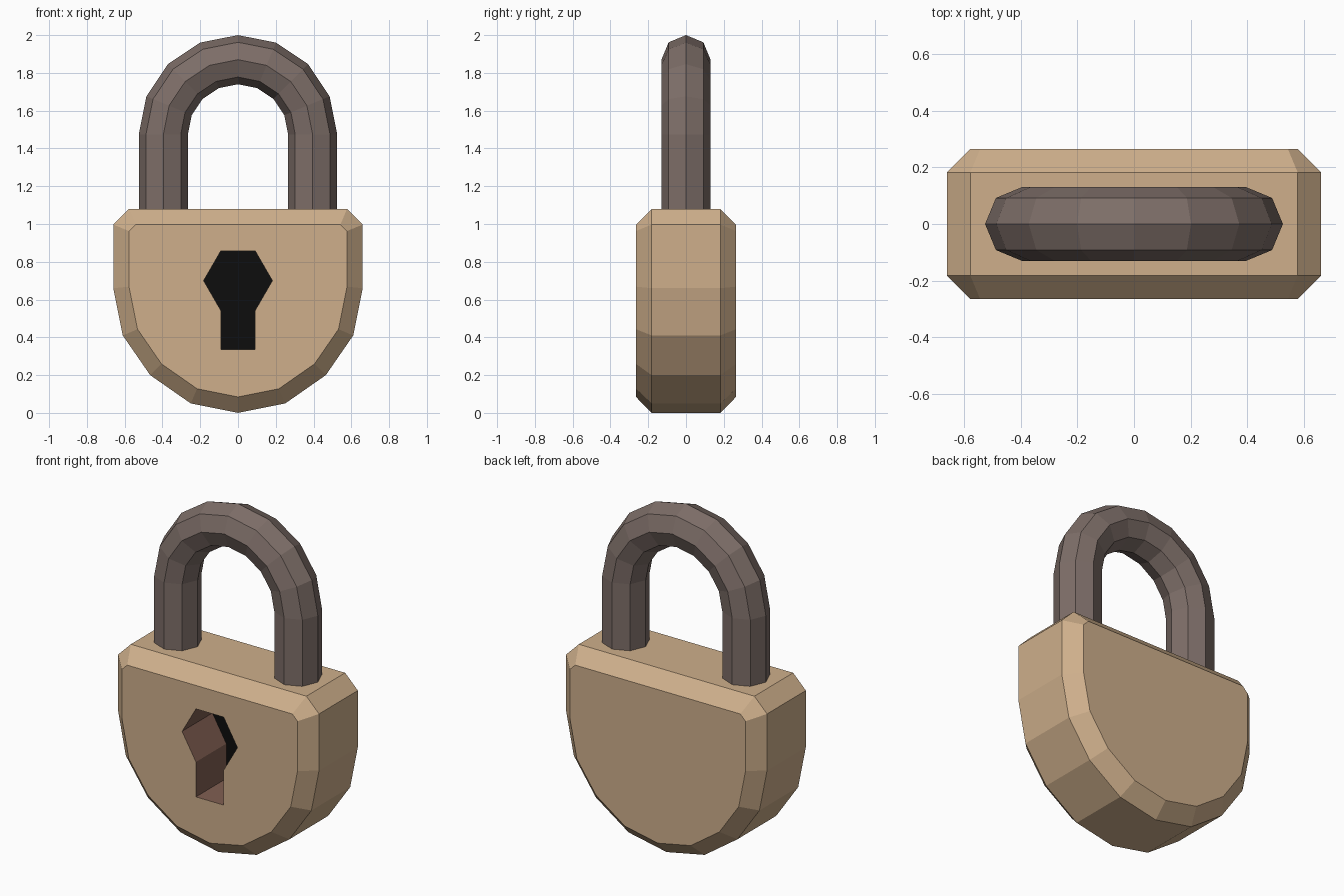
import bpy, bmesh, math
from mathutils import Vector

if "Cube" in bpy.data.objects:
    bpy.data.objects.remove(bpy.data.objects["Cube"])


def material(name, rgb):
    m = bpy.data.materials.new(name)
    m.diffuse_color = (*rgb, 1)
    m.use_nodes = True
    m.node_tree.nodes["Principled BSDF"].inputs["Base Color"].default_value = m.diffuse_color
    return m


def finish(bm, name, mats):
    bmesh.ops.recalc_face_normals(bm, faces=bm.faces)
    mesh = bpy.data.meshes.new(name)
    bm.to_mesh(mesh)
    bm.free()
    for m in mats:
        mesh.materials.append(m)
    ob = bpy.data.objects.new(name, mesh)
    bpy.context.collection.objects.link(ob)
    return ob


def mirrored(half):
    """Close a right-hand half profile, given from bottom to top, across x = 0."""
    return half + [(-x, z) for x, z in reversed(half) if x > 1e-6]


def inset(poly, d):
    """Move every edge of a counter-clockwise polygon inwards by d."""
    out = []
    for i, p in enumerate(poly):
        a, b, c = Vector(poly[i - 1]), Vector(p), Vector(poly[(i + 1) % len(poly)])
        e1, e2 = (b - a).normalized(), (c - b).normalized()
        n1, n2 = Vector((-e1.y, e1.x)), Vector((-e2.y, e2.x))
        out.append(tuple(b + (n1 + n2) * d / (1 + n1.dot(n2))))
    return out


def ring(bm, poly, y):
    return [bm.verts.new((x, y, z)) for x, z in poly]


def bridge(bm, a, b, mat=0):
    n = len(a)
    for i in range(n):
        j = (i + 1) % n
        bm.faces.new((a[i], a[j], b[j], b[i])).material_index = mat


def loop_edges(bm, loop):
    return [bm.edges.get((loop[i - 1], loop[i])) for i in range(len(loop))]


tan = material("tan body", (0.62, 0.43, 0.26))
brown = material("keyhole brown", (0.22, 0.115, 0.085))
black = material("keyhole black", (0.004, 0.004, 0.004))
grey = material("shackle grey", (0.205, 0.155, 0.138))

# Body: rounded shield profile with chamfered front and back rims
BEVEL, DEPTH = 0.083, 0.265
outline = mirrored([(0, 0), (0.25, 0.05), (0.465, 0.2), (0.61, 0.41),
                    (0.66, 0.66), (0.66, 0.997), (0.577, 1.08)])
face_outline = inset(outline, BEVEL)
bm = bmesh.new()
rings = [ring(bm, face_outline, -DEPTH), ring(bm, outline, BEVEL - DEPTH),
         ring(bm, outline, DEPTH - BEVEL), ring(bm, face_outline, DEPTH)]
for a, b in zip(rings, rings[1:]):
    bridge(bm, a, b)
bm.faces.new(rings[-1])

# Keyhole: hexagon and slot sunk into the front face
R, CZ, HOLE = 0.182, 0.70, 0.285
h = R * math.sin(math.pi / 3)
key = mirrored([(R / 2, 0.335), (R / 2, CZ - h), (R, CZ), (R / 2, CZ + h)])
rim, floor = ring(bm, key, -DEPTH), ring(bm, key, HOLE - DEPTH)
bridge(bm, rim, floor, 1)
bm.faces.new(floor).material_index = 2
bmesh.ops.triangle_fill(bm, use_beauty=True, normal=(0, -1, 0),
                        edges=loop_edges(bm, rings[0]) + loop_edges(bm, rim))
finish(bm, "lock_body", [tan, brown, black])

# Shackle: octagonal tube swept up, around a half circle and down
ARC, TUBE, SPRING = 0.395, 0.13, 1.475
stations = [(0, 1.02)] + [(math.pi * i / 8, SPRING) for i in range(9)] + [(math.pi, 1.02)]
bm = bmesh.new()
loops = []
for t, z0 in stations:
    loop = []
    for k in range(8):
        a = math.pi * k / 4
        r = ARC + TUBE * math.cos(a)
        loop.append(bm.verts.new((r * math.cos(t), TUBE * math.sin(a), z0 + r * math.sin(t))))
    loops.append(loop)
for a, b in zip(loops, loops[1:]):
    bridge(bm, a, b)
bm.faces.new(loops[0])
bm.faces.new(loops[-1])
finish(bm, "shackle", [grey])
